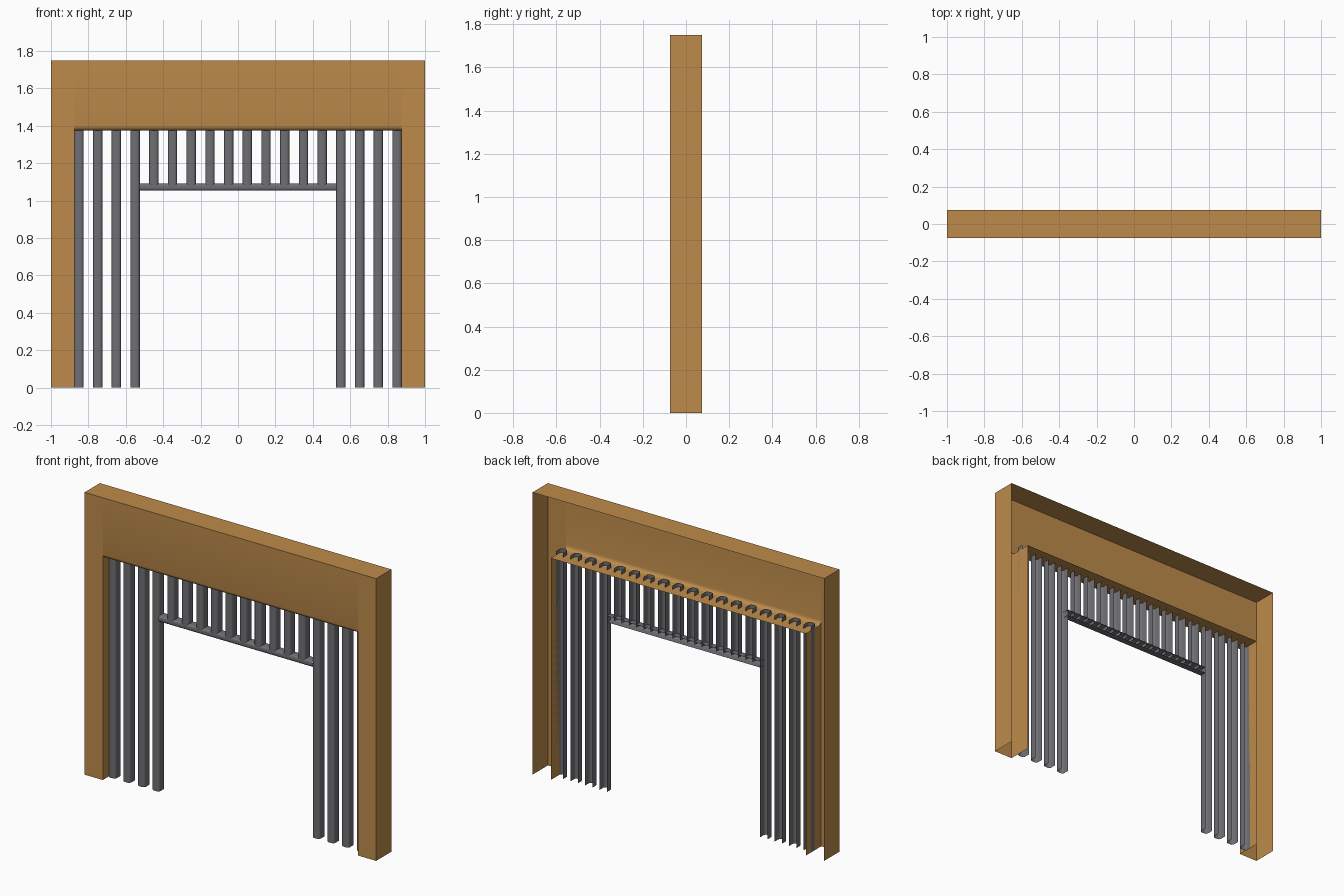
import bpy, bmesh, math

if "Cube" in bpy.data.objects:
    bpy.data.objects.remove(bpy.data.objects["Cube"])


def material(name, rgb):
    m = bpy.data.materials.new(name)
    m.diffuse_color = (*rgb, 1)
    m.use_nodes = True
    m.node_tree.nodes["Principled BSDF"].inputs["Base Color"].default_value = m.diffuse_color
    return m


WOOD = material("warm wood", (0.51, 0.26, 0.07))
STEEL = material("grey steel", (0.16, 0.16, 0.175))


def make_object(name, polys, mat):
    """Build an open shell from polygons, welding shared corners."""
    bm = bmesh.new()
    for poly in polys:
        bm.faces.new([bm.verts.new(p) for p in poly])
    bmesh.ops.remove_doubles(bm, verts=bm.verts, dist=1e-5)
    mesh = bpy.data.meshes.new(name)
    bm.to_mesh(mesh)
    bm.free()
    ob = bpy.data.objects.new(name, mesh)
    bpy.context.collection.objects.link(ob)
    mesh.materials.append(mat)
    bpy.context.view_layer.objects.active = ob
    ob.select_set(True)
    bpy.ops.object.shade_smooth_by_angle(angle=math.radians(40))
    ob.select_set(False)
    return ob


# Surround: open-backed shell with a rounded edge under the header
W, H, D = 1.0, 1.75, 0.075
OW, OH, R = 0.875, 1.375, 0.025
arc = [(-D + R - R * math.cos(a), OH + R - R * math.sin(a))
       for a in [math.pi / 2 * i / 4 for i in range(5)]]      # (y, z)
under = arc + [(D, OH)]
polys = [
    [(-W, -D, H), (W, -D, H), (W, D, H), (-W, D, H)],                      # top
    [(-OW, -D, OH + R), (OW, -D, OH + R), (OW, -D, H), (-OW, -D, H)],      # header
]
for (y0, z0), (y1, z1) in zip(under, under[1:]):
    polys.append([(-OW, y0, z0), (-OW, y1, z1), (OW, y1, z1), (OW, y0, z0)])
for s in (-1, 1):
    side = [
        [(s * OW, -D, 0), (s * W, -D, 0), (s * W, -D, H), (s * OW, -D, H)],
        [(s * W, -D, 0), (s * W, D, 0), (s * W, D, H), (s * W, -D, H)],
        [(s * OW, D, 0), (s * OW, -D, 0)] + [(s * OW, y, z) for y, z in under],
    ]
    polys += side if s > 0 else [p[::-1] for p in side]
make_object("surround", polys, WOOD)


def channel(half_w, half_d, r, n=3):
    """Open-backed section with rounded front corners, as (across, depth)."""
    left = [(-half_w + r - r * math.cos(a), -half_d + r - r * math.sin(a))
            for a in [math.pi / 2 * i / n for i in range(n + 1)]]
    left = [(-half_w, half_d)] + left
    return left + [(-u, v) for u, v in reversed(left)]


def bar(name, x, z0, z1):
    prof = channel(0.025, 0.025, 0.015)
    make_object(name, [[(x + a[0], a[1], z0), (x + b[0], b[1], z0),
                        (x + b[0], b[1], z1), (x + a[0], a[1], z1)]
                       for a, b in zip(prof, prof[1:])], STEEL)


# Upright bars: four long ones each side, ten short ones over the gap
for i in range(18):
    x = -0.85 + 0.1 * i
    if abs(x) > 0.5:
        bar("long_bar", x, 0.0, 1.40)
    else:
        bar("short_bar", x, 1.072, 1.40)

# Cross rail below the short bars
prof = channel(0.019, 0.025, 0.013)
make_object("cross_rail", [[(-0.527, a[1], 1.072 + a[0]), (0.527, a[1], 1.072 + a[0]),
                            (0.527, b[1], 1.072 + b[0]), (-0.527, b[1], 1.072 + b[0])]
                           for a, b in zip(prof, prof[1:])], STEEL)
